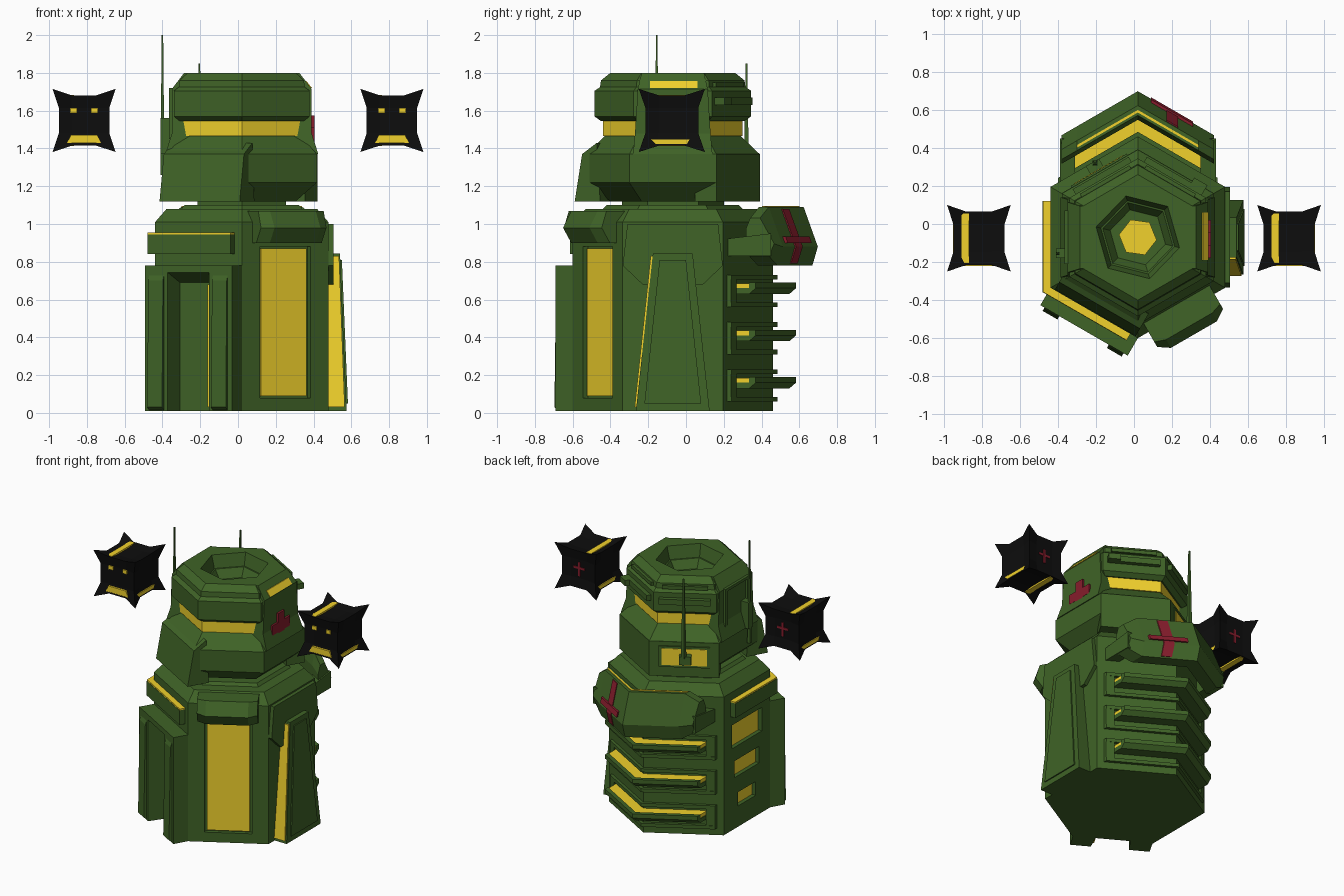
import bpy, bmesh
from math import sin, cos, radians, tan
from mathutils import Vector

if "Cube" in bpy.data.objects:
    bpy.data.objects.remove(bpy.data.objects["Cube"])

CX, CY = 0.02, -0.07          # tower axis
C30, T30 = cos(radians(30)), tan(radians(30))


def material(name, col):
    m = bpy.data.materials.new(name)
    m.diffuse_color = (*col, 1)
    m.use_nodes = True
    m.node_tree.nodes["Principled BSDF"].inputs["Base Color"].default_value = m.diffuse_color
    return m


GREEN = material("green_paint", (0.05, 0.125, 0.02))
YELLOW = material("yellow_light", (0.88, 0.64, 0.025))
BLACK = material("black_metal", (0.004, 0.004, 0.004))
RED = material("red_mark", (0.24, 0.012, 0.025))


def finish(name, bm, mat):
    bmesh.ops.recalc_face_normals(bm, faces=bm.faces)
    me = bpy.data.meshes.new(name)
    bm.to_mesh(me)
    bm.free()
    me.materials.append(mat)
    ob = bpy.data.objects.new(name, me)
    bpy.context.collection.objects.link(ob)
    return ob


def loft(name, rings, mat=GREEN):
    """Skin a list of equal-length point rings and cap both ends."""
    bm = bmesh.new()
    vs = [[bm.verts.new(p) for p in r] for r in rings]
    n = len(vs[0])
    for a, b in zip(vs, vs[1:]):
        for i in range(n):
            bm.faces.new((a[i], a[(i + 1) % n], b[(i + 1) % n], b[i]))
    bm.faces.new(vs[0])
    bm.faces.new(vs[-1])
    return finish(name, bm, mat)


def hexes(name, profile, mat=GREEN, rot=90):
    return loft(name, [[(CX + r * cos(radians(rot + 60 * k)), CY + r * sin(radians(rot + 60 * k)), z)
                        for k in range(6)] for r, z in profile], mat)


def on_wall(a, u, d, z):
    """Point on the wall facing angle a: u sideways, d outward from the axis."""
    a = radians(a)
    return Vector((CX + d * cos(a) - u * sin(a), CY + d * sin(a) + u * cos(a), z))


def plate(name, a, outline, d0, d1, mat=GREEN):
    return loft(name, [[on_wall(a, u, d, z) for u, z in outline] for d in (d0, d1)], mat)


def rect(u, z0, z1, u0=None):
    u0 = -u if u0 is None else u0
    return [(u0, z0), (u, z0), (u, z1), (u0, z1)]


def section(name, a, prof, u0, u1, mat=GREEN):
    return loft(name, [[on_wall(a, u, d, z) for d, z in prof] for u in (u0, u1)], mat)


def chevron(name, prof, xs, mat=GREEN, squash=None):
    """Sweep a (d, z) section round the rear corner; squash shrinks the ends."""
    zm = sum(z for _, z in prof) / len(prof)
    rings = []
    for i, x in enumerate(xs):
        s = squash if squash and i in (0, len(xs) - 1) else 1
        rings.append([(CX + x, CY + d / C30 - abs(x) * T30, zm + (z - zm) * s) for d, z in prof])
    return loft(name, rings, mat)


def cut(ob, cutter, keep=False):
    cutter.hide_render = True
    m = ob.modifiers.new("cut", 'BOOLEAN')
    m.operation, m.solver, m.object = 'DIFFERENCE', 'EXACT', cutter
    bpy.context.view_layer.objects.active = ob
    bpy.ops.object.modifier_apply(modifier=m.name)
    if not keep:
        bpy.data.objects.remove(cutter)


def cross(name, a, u, z, d, w, h, t):
    plate(name + "_upright", a, rect(u + t, z - h, z + h, u - t), d - 0.03, d, RED)
    plate(name + "_bar", a, rect(u + w, z - t, z + t, u - w), d - 0.03, d - 0.001, RED)


# --- Tower body and neck
body = hexes("tower_body", [(0.53, 0.01), (0.53, 1.01), (0.46, 1.08)])
hexes("neck", [(0.27, 1.05), (0.27, 1.2)])
hexes("body_top_step", [(0.38, 1.07), (0.35, 1.1)])

# front right tall window and awning
cut(body, plate("cutter", -60, rect(0.155, 0.08, 0.88), 0.43, 0.7))
plate("tall_window", -60, rect(0.14, 0.09, 0.87), 0.42, 0.445, YELLOW)
loft("window_awning", [[on_wall(-60, u, d, z) for d, z in
                        ((0.40, 0.9), (0.5 + e, 0.9), (0.55 + e, 0.98), (0.52 + e * .5, 1.07), (0.38, 1.07))]
                       for u, e in ((-0.2, 0.0), (-0.14, 0.04), (0.14, 0.04), (0.2, 0.0))])

# left wall windows, shrinking downward
for i, (u, z0, z1) in enumerate(((0.17, 0.6, 0.77), (0.14, 0.38, 0.5), (0.10, 0.16, 0.26))):
    cut(body, plate("cutter", 180, rect(u, z0, z1), 0.425, 0.7))
    plate(f"left_window_{i}", 180, rect(u, z0, z1), 0.41, 0.43, YELLOW)

# front left doorway
surround = plate("door_surround", -120, rect(0.265, 0.01, 0.78), 0.44, 0.565)
opening = loft("opening_cutter", [[on_wall(-120, u, d, z) for u, z in rect(w, -0.05, h)]
                                  for d, w, h in ((0.43, 0.115, 0.68), (0.6, 0.13, 0.76))])
cut(body, opening, keep=True)
cut(surround, opening)
plate("door", -120, rect(0.12, 0.01, 0.7), 0.40, 0.45)
plate("door_light", -120, rect(0.122, 0.03, 0.68, 0.108), 0.44, 0.55, YELLOW)
for s in (-1, 1):
    section("door_pillar", -120, [(0.56, 0.01), (0.585, 0.03), (0.575, 0.7), (0.56, 0.74)], s * 0.15, s * 0.24)

# bands with lit tops on the two left walls
for a, u0, u1 in ((180, -0.19, 0.289), (-120, -0.289, 0.22)):
    plate("side_band", a, rect(u1, 0.84, 0.945, u0), 0.44, 0.5)
    plate("side_band_light", a, rect(u1, 0.945, 0.955, u0), 0.44, 0.498, YELLOW)

# right wall: shoulder plate and tapered buttress with lit flank
plate("shoulder_plate", 0, [(-0.265, 0.78), (-0.16, 0.68), (0.16, 0.68), (0.265, 0.78), (0.24, 1.0), (-0.24, 1.0)],
      0.44, 0.485)


def buttress(name, w0, w1, zt, zb, dt, db, mat, inner=0.44):
    loft(name, [[on_wall(0, -w0, i, zb), on_wall(0, w0, i, zb), on_wall(0, w1, j, zt), on_wall(0, -w1, j, zt)]
                for i, j in ((inner, inner), (db, dt))], mat)


buttress("right_buttress", 0.195, 0.105, 0.845, 0.01, 0.52, 0.555, GREEN)
buttress("buttress_face", 0.15, 0.07, 0.81, 0.05, 0.53, 0.562, GREEN)
loft("buttress_light", [[on_wall(0, u - e, d, z) for u, d, z in
                         ((-0.19, 0.46, 0.03), (-0.19, 0.545, 0.03), (-0.105, 0.515, 0.83), (-0.105, 0.46, 0.83))]
                        for e in (0, 0.012)], YELLOW)

# rear fins wrapped round the back corner
X = 0.42
for i, z in enumerate((0.64, 0.39, 0.14)):
    for dz in (0.065, -0.08):
        chevron(f"fin_frame_{i}", [(0.44, z + dz), (0.48, z + dz), (0.48, z + dz + 0.025), (0.44, z + dz + 0.025)],
                (-X, 0, X))
    for x in (-X, X - 0.05):
        chevron(f"fin_frame_end_{i}", [(0.44, z - 0.08), (0.478, z - 0.08), (0.478, z + 0.09), (0.44, z + 0.09)],
                (x, x + 0.05))
    chevron(f"fin_{i}", [(0.44, z - 0.01), (0.535, z - 0.01), (0.565, z + 0.02), (0.565, z + 0.05),
                         (0.535, z + 0.05), (0.535, z + 0.02), (0.44, z + 0.02)], (-0.37, 0, 0.37))
    chevron(f"fin_light_{i}", [(0.44, z + 0.015), (0.54, z + 0.015), (0.54, z + 0.045), (0.44, z + 0.045)],
            (-0.365, 0, 0.365), YELLOW)

# rear pod, its arms, lit groove and cross
chevron("rear_pod", [(0.55, 0.78), (0.64, 0.78), (0.665, 0.88), (0.60, 1.09), (0.555, 1.09), (0.535, 1.0), (0.535, 0.85)],
        (-0.4, -0.32, 0, 0.32, 0.4), squash=0.65)
chevron("pod_groove_light", [(0.568, 1.08), (0.58, 1.08), (0.58, 1.094), (0.568, 1.094)], (-0.32, 0, 0.32), YELLOW)
for s in (-1, 1):
    loft("pod_arm", [[(CX + s * x, y, z) for y, z in ((0.12, 0.83), (0.45, 0.83), (0.45, 0.95), (0.2, 0.92))]
                     for x in (0.33, 0.41)])
chevron("pod_cross_upright", [(0.63, 0.79), (0.647, 0.79), (0.671, 0.88), (0.609, 1.08), (0.59, 1.08)], (0.15, 0.21), RED)
chevron("pod_cross_bar", [(0.63, 0.9), (0.672, 0.9), (0.662, 0.935), (0.63, 0.935)], (0.07, 0.29), RED)

# --- Head
hexes("head_skirt", [(0.33, 1.12), (0.46, 1.22), (0.46, 1.37), (0.36, 1.465), (0.36, 1.5)])
hexes("head_window_band", [(0.37, 1.465), (0.37, 1.56)], YELLOW)
roof = hexes("head_roof", [(0.38, 1.545), (0.415, 1.57), (0.415, 1.705), (0.385, 1.725), (0.38, 1.76), (0.33, 1.8)])
cut(roof, hexes("cutter", [(0.15, 1.65), (0.19, 1.71), (0.2, 1.711), (0.255, 1.9)], rot=106))
hexes("roof_well_light", [(0.1, 1.64), (0.1, 1.66)], YELLOW, rot=112)

# flared front left plate and straight rear plates
loft("front_skirt_plate", [[on_wall(-120, u, d, z) for d, z in ((0.30, 1.12), (0.455, 1.12), (0.41, 1.37), (0.32, 1.43))]
                           for u in (-0.24, 0.25)])
for a in (120, 60):
    plate("rear_skirt_plate", a, rect(0.23, 1.12, 1.37), 0.27, 0.401)
plate("rear_skirt_window_frame", 120, rect(0.17, 1.19, 1.34), 0.38, 0.41)
plate("rear_skirt_window", 120, rect(0.15, 1.205, 1.325), 0.38, 0.413, YELLOW)

# side slabs
for a in (0, 180):
    loft("head_side_slab", [[on_wall(a, s * w, d, z) for w, d, z in
                             ((0.21, 0.28, 1.37), (0.21, 0.405, 1.37), (0.2, 0.37, 1.48), (0.185, 0.37, 1.715),
                              (0.165, 0.305, 1.8), (0.165, 0.25, 1.8))] for s in (-1, 1)])
section("slab_light", 0, [(0.33, 1.72), (0.372, 1.72), (0.342, 1.757), (0.32, 1.757)], -0.12, 0.13, YELLOW)
cross("head_cross", 0, -0.01, 1.475, 0.385, 0.1, 0.1, 0.035)
for u0, u1, z0, z1 in ((-0.14, -0.11, 1.45, 1.72), (0.11, 0.14, 1.45, 1.72), (-0.14, 0.14, 1.7, 1.72)):
    plate("left_slab_frame", 180, rect(u1, z0, z1, u0), 0.33, 0.385)

# rear bars on the roof block
for a in (60, 120):
    plate("rear_bar", a, rect(0.17, 1.63, 1.67), 0.35, 0.39)
    plate("rear_bar_upper", a, rect(0.15, 1.725, 1.75), 0.31, 0.35)
plate("rear_bar_tip", 60, rect(-0.10, 1.63, 1.67, -0.18), 0.35, 0.42)


# antennas
def antenna(name, x, y, z0, z1, r):
    loft(name, [[(x + sx * q, y + sy * q, z) for sx, sy in ((1, 1), (-1, 1), (-1, -1), (1, -1))]
                for q, z in ((r, z0), (r * 0.35, z1))])


plate("side_antenna_mount", 180, rect(0.11, 1.37, 1.56, 0.06), 0.34, 0.43)
antenna("side_antenna", -0.4, -0.155, 1.26, 2.0, 0.011)
antenna("rear_antenna", -0.205, 0.32, 1.28, 1.85, 0.013)
plate("rear_antenna_foot", 120, rect(0.05, 1.23, 1.29, -0.03), 0.39, 0.46)


# --- Hovering drones: cubes with eight drawn-out corners
def box(name, lo, hi, o, mat):
    loft(name, [[o + Vector((x, y, z)) for x, y in ((lo[0], lo[1]), (hi[0], lo[1]), (hi[0], hi[1]), (lo[0], hi[1]))]
                for z in (lo[2], hi[2])], mat)


for side in (-1, 1):
    o = Vector((side * 0.815, -0.075, 1.548))
    bm = bmesh.new()
    bmesh.ops.create_cube(bm, size=2)
    bmesh.ops.subdivide_edges(bm, edges=bm.edges[:], cuts=2, use_grid_fill=True)
    for v in bm.verts:
        n = sum(abs(c) > 0.9 for c in v.co)
        big = {3: 1, 2: 0.8, 1: 0.74}[n]
        p = [(big if abs(c) > 0.9 else 0.4) * (1 if c > 0 else -1) for c in v.co]
        v.co = o + Vector((p[0] * 0.167, p[1] * 0.175, p[2] * 0.167))
    finish("drone_body", bm, BLACK)
    # lights: mouth, eyes, top, bottom and sides; red cross behind
    loft("drone_mouth", [[o + Vector((x, y, z)) for x, z in ((-0.09, -0.12), (0.09, -0.12), (0.07, -0.077), (-0.07, -0.077))]
                         for y in (-0.1, -0.146)], YELLOW)
    for s in (-1, 1):
        x = s * 0.055
        box("drone_eye", (x - 0.017, -0.138, 0.04), (x + 0.017, -0.1, 0.067), o, YELLOW)
        box("drone_cap_light", (-0.092, -0.13, s * 0.115 - 0.02), (-0.052, 0.13, s * 0.115 + 0.02), o, YELLOW)
        box("drone_side_light", (s * 0.11 - 0.025, -0.12, -0.125), (s * 0.11 + 0.025, 0.12, -0.1), o, YELLOW)
    box("drone_cross_upright", (-0.008, 0.1, -0.05), (0.008, 0.135, 0.05), o, RED)
    box("drone_cross_bar", (-0.045, 0.1, 0.0), (0.045, 0.134, 0.016), o, RED)
